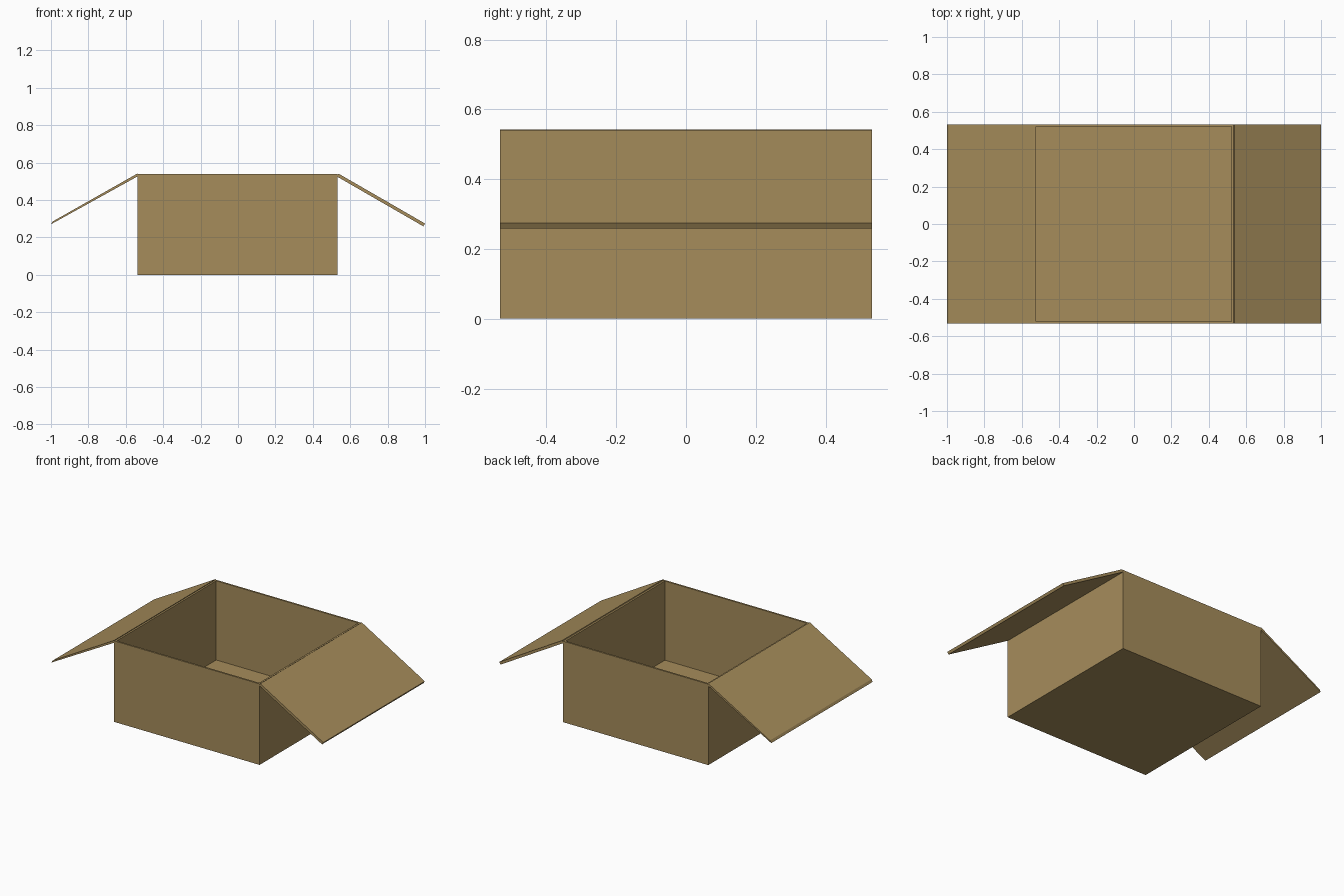
import bpy, bmesh

if "Cube" in bpy.data.objects:
    bpy.data.objects.remove(bpy.data.objects["Cube"])

W = 0.533          # half depth (y)
X0, X1 = -0.537, 0.532
H = 0.538
T = 0.012          # board thickness

card = bpy.data.materials.new("cardboard brown")
card.diffuse_color = (0.38, 0.265, 0.105, 1)
card.use_nodes = True
card.node_tree.nodes["Principled BSDF"].inputs["Base Color"].default_value = card.diffuse_color


def add_object(name, bm):
    bmesh.ops.recalc_face_normals(bm, faces=bm.faces)
    me = bpy.data.meshes.new(name)
    bm.to_mesh(me)
    bm.free()
    me.materials.append(card)
    ob = bpy.data.objects.new(name, me)
    bpy.context.collection.objects.link(ob)
    return ob


# Open tray: outer block with its top face pushed down inside a thin rim
bm = bmesh.new()
bmesh.ops.create_cube(bm, size=1)
for v in bm.verts:
    v.co.x = X1 if v.co.x > 0 else X0
    v.co.y = W if v.co.y > 0 else -W
    v.co.z = H if v.co.z > 0 else 0
top = max(bm.faces, key=lambda f: f.calc_center_median().z)
bmesh.ops.inset_individual(bm, faces=[top], thickness=T, use_even_offset=True)
well = bmesh.ops.extrude_discrete_faces(bm, faces=[top])["faces"][0]
bmesh.ops.translate(bm, verts=well.verts, vec=(0, 0, T - H))
add_object("box_body", bm)


# Folded-out flaps: thin slanted profile swept along the box depth
def flap(name, profile):
    bm = bmesh.new()
    face = bm.faces.new([bm.verts.new((x, -W, z)) for x, z in profile])
    side = bmesh.ops.extrude_face_region(bm, geom=[face])["geom"]
    bmesh.ops.translate(bm, vec=(0, 2 * W, 0),
                        verts=[g for g in side if isinstance(g, bmesh.types.BMVert)])
    add_object(name, bm)


flap("right_flap", [(0.537, 0.541), (1.0, 0.274), (0.991, 0.259), (0.528, 0.526)])
flap("left_flap", [(-0.537, 0.542), (-0.991, 0.285), (-1.0, 0.270), (-0.537, 0.526)])
